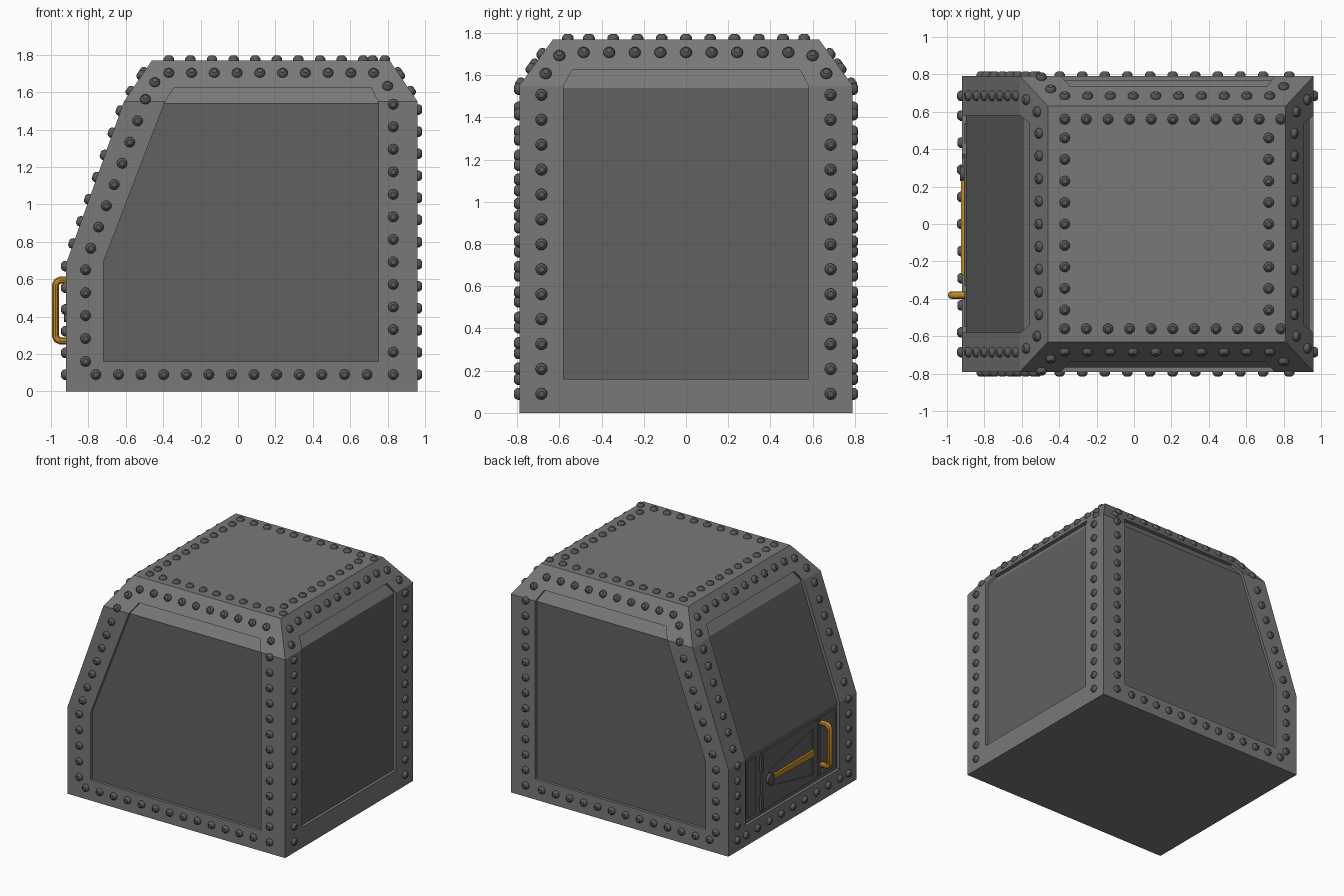
import bpy, bmesh, math
from mathutils import Vector
from mathutils.bvhtree import BVHTree

if "Cube" in bpy.data.objects:
    bpy.data.objects.remove(bpy.data.objects["Cube"])


def mat(name, r, g, b):
    m = bpy.data.materials.new(name)
    m.diffuse_color = (r, g, b, 1)
    m.use_nodes = True
    m.node_tree.nodes["Principled BSDF"].inputs["Base Color"].default_value = m.diffuse_color
    return m


FRAME = mat("frame_grey", .19, .19, .19)
PANEL = mat("panel_grey", .12, .12, .12)
RIVET = mat("rivet_grey", .10, .10, .10)
ORANGE = mat("orange_paint", .55, .25, .02)


def make(name, bm, *mats):
    bmesh.ops.recalc_face_normals(bm, faces=bm.faces)
    me = bpy.data.meshes.new(name)
    bm.to_mesh(me)
    bm.free()
    for m in mats:
        me.materials.append(m)
    ob = bpy.data.objects.new(name, me)
    bpy.context.collection.objects.link(ob)
    return ob


def hull(half):
    """Convex solid from points mirrored across y = 0."""
    bm = bmesh.new()
    for x, y, z in half:
        bm.verts.new((x, y, z))
        bm.verts.new((x, -y, z))
    bmesh.ops.convex_hull(bm, input=bm.verts[:])
    bmesh.ops.dissolve_limit(bm, angle_limit=.01, verts=bm.verts[:], edges=bm.edges[:])
    return bm


def prism(name, pts, axis, a, b, *mats):
    """Extrude an outline from a to b along x or y."""
    bm = bmesh.new()
    f = bm.faces.new([bm.verts.new((a, p, q) if axis == 'x' else (p, a, q)) for p, q in pts])
    ext = bmesh.ops.extrude_face_region(bm, geom=[f])['geom']
    off = Vector((b - a, 0, 0)) if axis == 'x' else Vector((0, b - a, 0))
    bmesh.ops.translate(bm, vec=off, verts=[g for g in ext if isinstance(g, bmesh.types.BMVert)])
    return make(name, bm, *mats)


def rect(y0, y1, z0, z1):
    return [(y0, z0), (y1, z0), (y1, z1), (y0, z1)]


def boolean(ob, other, op):
    m = ob.modifiers.new("cut", 'BOOLEAN')
    m.operation, m.object, m.solver = op, other, 'EXACT'
    bpy.context.view_layer.update()
    me = bpy.data.meshes.new_from_object(ob.evaluated_get(bpy.context.evaluated_depsgraph_get()))
    ob.modifiers.clear()
    ob.data = me
    bpy.data.objects.remove(other)


def lin(a, b, n):
    return [a + (b - a) * i / (n - 1) for i in range(n)]


# Cab body: outer shell with window-shaped openings, filled by a slightly smaller core
outer = hull([(-.92, .79, 0), (-.92, .79, .68), (-.61, .79, 1.55), (-.46, .63, 1.77),
              (.81, .63, 1.77), (.96, .79, 1.55), (.96, .79, 0)])
bvh = BVHTree.FromBMesh(outer)
body = make("cab_body", outer, FRAME, PANEL)
d = .022
core_bm = hull([(-.92 + d, .79 - d, .05), (-.92 + d, .79 - d, .675), (-.61 + d, .79 - d, 1.54),
                (-.46 + d, .63 - d, 1.755), (.81 - d, .63 - d, 1.755),
                (.96 - d, .79 - d, 1.54), (.96 - d, .79 - d, .05)])
for f in core_bm.faces:
    f.material_index = 1 if abs(f.calc_center_median().z - 1.65) > .1 else 0
core = make("core", core_bm, FRAME, PANEL)
side_cut = prism("side_cut", [(-.72, .16), (-.72, .69), (-.39, 1.55), (-.34, 1.625), (.71, 1.625),
                              (.75, 1.55), (.75, .16)], 'y', -1, 1)
end_cut = prism("end_cut", [(-.58, .16), (.58, .16), (.58, 1.55), (.54, 1.625), (-.54, 1.625),
                            (-.58, 1.55)], 'x', -1.2, 1.2)
boolean(body, side_cut, 'DIFFERENCE')
boolean(body, end_cut, 'DIFFERENCE')
boolean(body, core, 'UNION')

# Lower hatch with a fan-shaped recess for the lever
hatch = prism("hatch_panel", rect(-.33, .36, .19, .64), 'x', -.909, -.89, PANEL)
fan = prism("fan_cut", [(.27, .35), (.27, .47), (-.27, .59), (-.27, .23)], 'x', -1, -.899)
boolean(hatch, fan, 'DIFFERENCE')
prism("hatch_side_strip", rect(.43, .54, .2, .64), 'x', -.907, -.89, PANEL)
prism("handle_plate", rect(-.55, -.36, .19, .64), 'x', -.905, -.89, PANEL)
for i, z in enumerate((.25, .56)):
    prism(f"hatch_hinge_{i}", rect(.35, .375, z - .06, z + .06), 'x', -.916, -.89, RIVET)

# Lever and its pivot
prism("lever", [(.27, .395), (.27, .425), (-.27, .43), (-.27, .38)], 'x', -.924, -.906, ORANGE)
bpy.ops.mesh.primitive_cylinder_add(vertices=20, radius=.04, depth=.045,
                                    location=(-.908, .27, .41), rotation=(0, math.pi / 2, 0))
pivot = bpy.context.object
pivot.name = "lever_pivot"
pivot.data.materials.append(RIVET)

# Grab handle
cu = bpy.data.curves.new("grab_handle", 'CURVE')
cu.dimensions, cu.bevel_depth, cu.bevel_resolution, cu.use_fill_caps = '3D', .02, 3, True
path = [(-.89, .27), (-.95, .27), (-.968, .278), (-.976, .297),
        (-.976, .568), (-.968, .587), (-.95, .595), (-.89, .595)]
sp = cu.splines.new('POLY')
sp.points.add(len(path) - 1)
for p, (x, z) in zip(sp.points, path):
    p.co = (x, -.38, z, 1)
tmp = bpy.data.objects.new("tmp", cu)
bpy.context.collection.objects.link(tmp)
bpy.context.view_layer.update()
me = bpy.data.meshes.new_from_object(tmp.evaluated_get(bpy.context.evaluated_depsgraph_get()))
bpy.data.objects.remove(tmp)
handle = bpy.data.objects.new("grab_handle", me)
bpy.context.collection.objects.link(handle)
me.materials.clear()
me.materials.append(ORANGE)

# Rivet positions, projected onto the outer shell
rivets = []


def shoot(origin, direction):
    loc, nor, _, _ = bvh.ray_cast(Vector(origin), Vector(direction))
    if loc:
        if nor.dot(Vector(direction)) > 0:
            nor = -nor
        rivets.append((loc, nor))


side = [(x, .09) for x in lin(-.76, .69, 13)]
side += [(.83, z) for z in lin(.09, 1.535, 13)] + [(.8, 1.63)]
side += [(x, 1.70) for x in lin(-.37, .725, 10)]
side += [(-.815, z) for z in lin(.16, .65, 5)]
side += list(zip(lin(-.787, -.495, 8), lin(.765, 1.56, 8))) + [(-.445, 1.65)]
rear = [(y, z) for y in (-.685, .685) for z in lin(.09, 1.507, 13)]
nose = [(y, z) for y in (-.685, .685) for z in lin(.09, .67, 6) + lin(.79, 1.5, 7)]
nose += [(y, .09) for y in lin(-.58, .58, 9)]
top_rim = [(y, 1.705) for y in lin(-.485, .485, 9)]
top_rim += [(s * y, z) for s in (-1, 1) for y, z in ((.665, 1.605), (.6, 1.69))]
roof = [(x, y) for y in (-.56, .56) for x in lin(-.37, .785, 11)]
roof += [(x, y) for x in (-.37, .72) for y in lin(-.46, .46, 9)]
for x, z in side:
    for s in (-1, 1):
        shoot((x, 2 * s, z), (0, -s, 0))
for y, z in rear + top_rim:
    shoot((2, y, z), (-1, 0, 0))
for y, z in nose + top_rim:
    shoot((-2, y, z), (1, 0, 0))
for x, y in roof:
    shoot((x, y, 3), (0, 0, -1))

# Domed rivets, all in one mesh
rb = bmesh.new()
N = 12
for loc, nor in rivets:
    q = Vector((0, 0, 1)).rotation_difference(nor)
    rings = [[rb.verts.new(loc + q @ Vector((r * math.cos(t), r * math.sin(t), h)))
              for t in lin(0, 2 * math.pi * (N - 1) / N, N)]
             for r, h in ((.028, -.004), (.028, .009), (.023, .018), (.014, .025))]
    for a, b in zip(rings, rings[1:]):
        for i in range(N):
            j = (i + 1) % N
            rb.faces.new((a[i], a[j], b[j], b[i]))
    rb.faces.new(rings[-1])
    rb.faces.new(rings[0][::-1])
riv = make("rivets", rb, RIVET)

# Smooth the round parts only
bpy.ops.object.select_all(action='DESELECT')
for ob in (riv, handle, pivot):
    ob.select_set(True)
bpy.context.view_layer.objects.active = riv
bpy.ops.object.shade_smooth_by_angle(angle=math.radians(35))
